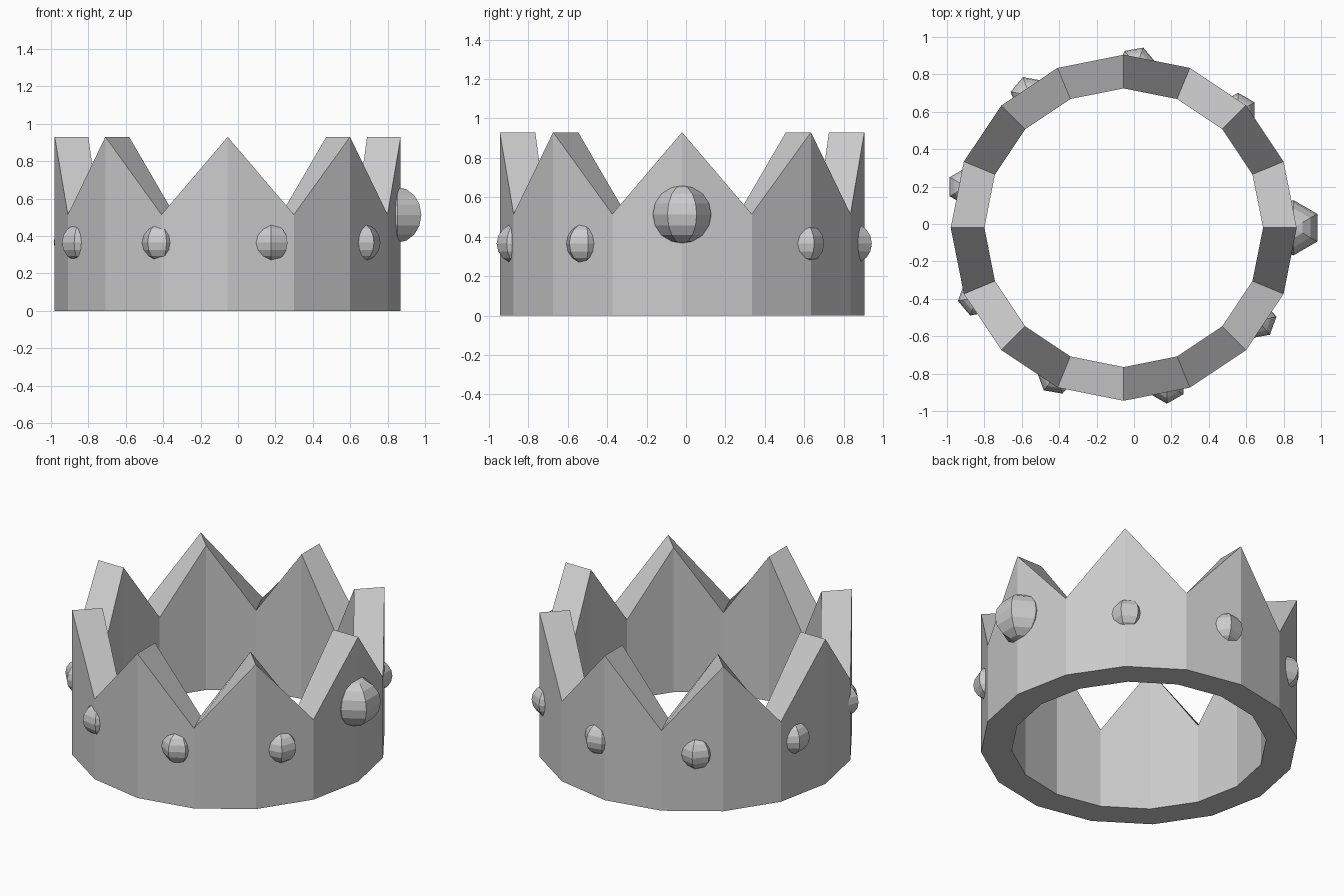
import bpy, bmesh
from math import sin, cos, radians, pi

if "Cube" in bpy.data.objects:
    bpy.data.objects.remove(bpy.data.objects["Cube"])

CX, CY = -0.055, -0.02
R_OUT, R_IN = 0.925, 0.745
SIDES = 16


def make_object(name, bm):
    mesh = bpy.data.meshes.new(name)
    bmesh.ops.recalc_face_normals(bm, faces=bm.faces)
    bm.to_mesh(mesh)
    bm.free()
    obj = bpy.data.objects.new(name, mesh)
    bpy.context.collection.objects.link(obj)
    return obj


# Crown band: 16-sided ring whose top edge alternates peak and valley
bm = bmesh.new()
columns = []
for i in range(SIDES):
    a = 2 * pi * i / SIDES
    top = 0.93 if i % 2 == 0 else 0.515
    columns.append([bm.verts.new((CX + r * cos(a), CY + r * sin(a), z))
                    for r, z in ((R_OUT, 0), (R_OUT, top), (R_IN, top), (R_IN, 0))])
for i in range(SIDES):
    a, b = columns[i], columns[(i + 1) % SIDES]
    for j in range(4):
        k = (j + 1) % 4
        bm.faces.new((a[j], b[j], b[k], a[k]))
make_object("crown_band", bm)


# Low-poly round gem set into the outer wall
def gem(name, angle, distance, z, radius, turn):
    bm = bmesh.new()
    bmesh.ops.create_uvsphere(bm, u_segments=6, v_segments=8, radius=radius)
    obj = make_object(name, bm)
    a = radians(angle)
    obj.location = (CX + distance * cos(a), CY + distance * sin(a), z)
    obj.rotation_euler.z = radians(turn)


# Large front jewel, then eight small ones at 40 degree steps
gem("large_gem", 0, 0.907, 0.513, 0.148, 0)
for n in range(1, 9):
    angle = 5.4 + 40 * n
    gem(f"small_gem_{n}", angle, 0.87, 0.365, 0.102, angle + 14.6)
